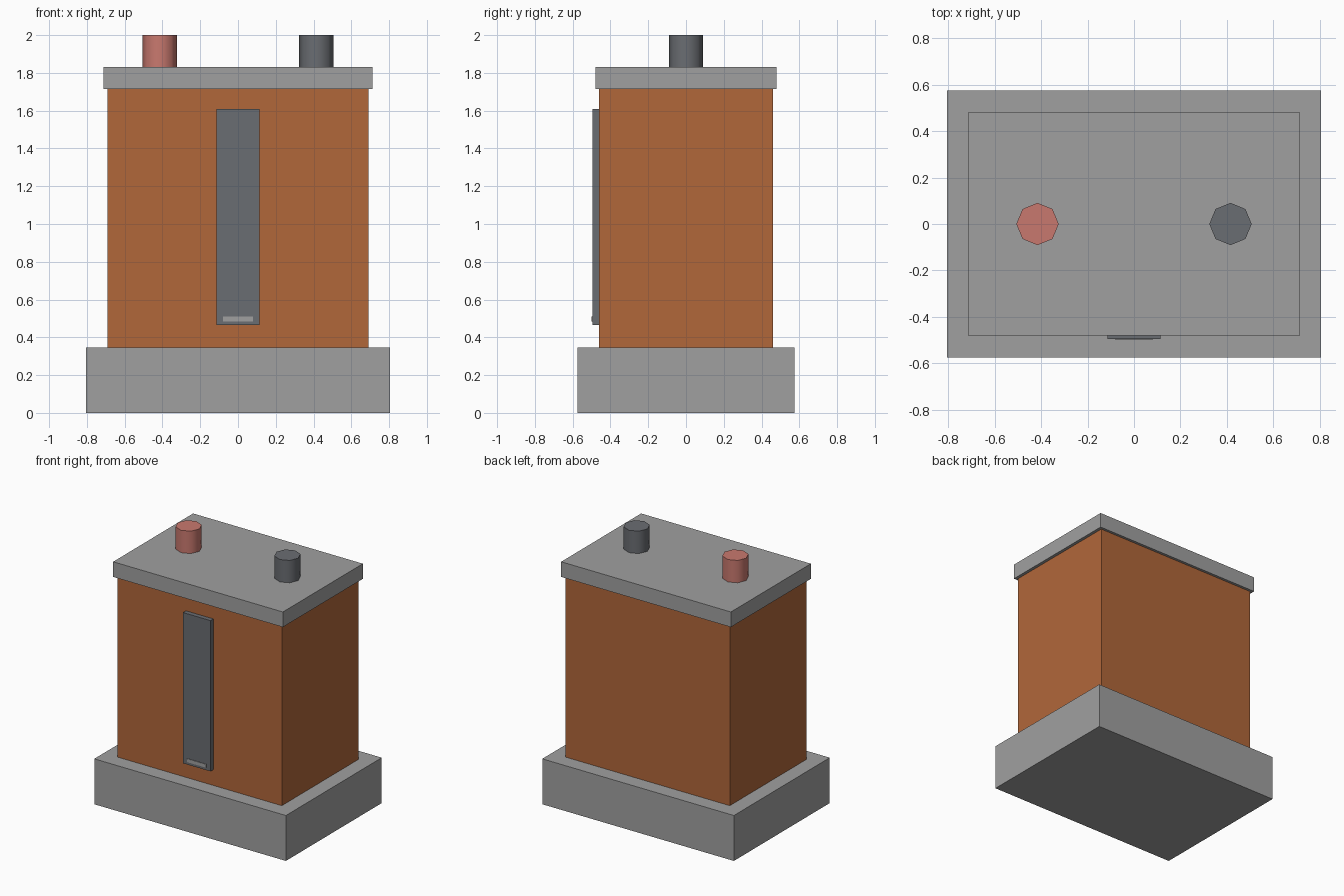
import bpy, bmesh, math
from mathutils import Matrix

if "Cube" in bpy.data.objects:
    bpy.data.objects.remove(bpy.data.objects["Cube"])


def material(name, rgb):
    def lin(c):
        c /= 255
        return c / 12.92 if c <= 0.04045 else ((c + 0.055) / 1.055) ** 2.4
    m = bpy.data.materials.new(name)
    m.diffuse_color = (*[lin(c) for c in rgb], 1)
    m.use_nodes = True
    m.node_tree.nodes["Principled BSDF"].inputs["Base Color"].default_value = m.diffuse_color
    return m


GREY = material("light_grey", (160, 160, 160))
ORANGE = material("burnt_orange", (177, 103, 58))
DARK = material("dark_grey", (106, 109, 114))
RED = material("faded_red", (201, 121, 111))


def finish(name, bm, mat):
    me = bpy.data.meshes.new(name)
    bm.to_mesh(me)
    bm.free()
    me.materials.append(mat)
    ob = bpy.data.objects.new(name, me)
    bpy.context.collection.objects.link(ob)
    return ob


def box(name, x, y, z, mat):
    """Box from (min, max) ranges on each axis."""
    bm = bmesh.new()
    bmesh.ops.create_cube(bm, size=1)
    for v in bm.verts:
        v.co = [r[0] if c < 0 else r[1] for c, r in zip(v.co, (x, y, z))]
    return finish(name, bm, mat)


def terminal(name, x, mat):
    """Eight-sided post with smooth sides and a flat cap."""
    bm = bmesh.new()
    bmesh.ops.create_cone(bm, cap_ends=True, segments=8, radius1=0.091, radius2=0.091,
                          depth=0.17, matrix=Matrix.Translation((x, 0, 1.915)))
    ob = finish(name, bm, mat)
    bpy.ops.object.select_all(action='DESELECT')
    ob.select_set(True)
    bpy.context.view_layer.objects.active = ob
    bpy.ops.object.shade_smooth_by_angle(angle=math.radians(60))


# Main case: plinth, body and lid
box("base", (-0.805, 0.805), (-0.575, 0.575), (0, 0.345), GREY)
box("body", (-0.69, 0.69), (-0.46, 0.46), (0.345, 1.715), ORANGE)
box("lid", (-0.713, 0.713), (-0.48, 0.48), (1.715, 1.83), GREY)

# Front gauge panel with its light strip
box("front_panel", (-0.115, 0.115), (-0.495, -0.46), (0.465, 1.61), DARK)
box("level_strip", (-0.08, 0.08), (-0.499, -0.493), (0.485, 0.511), GREY)

# Terminals on the lid
terminal("red_terminal", -0.415, RED)
terminal("dark_terminal", 0.415, DARK)
